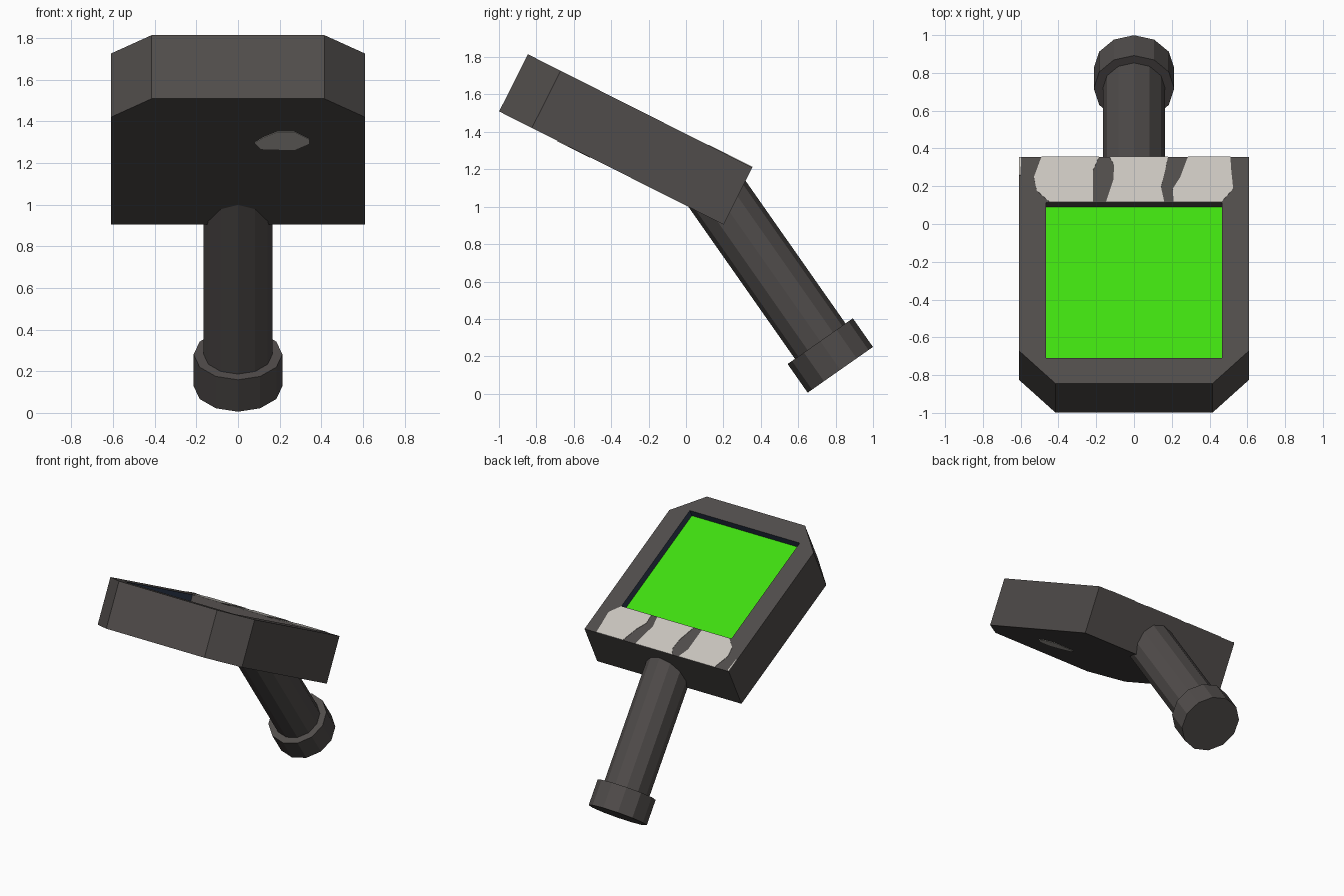
import bpy, bmesh, math
from mathutils import Vector, Matrix

if "Cube" in bpy.data.objects:
    bpy.data.objects.remove(bpy.data.objects["Cube"])


def material(name, rgb):
    m = bpy.data.materials.new(name)
    m.diffuse_color = (*rgb, 1)
    m.use_nodes = True
    m.node_tree.nodes["Principled BSDF"].inputs["Base Color"].default_value = m.diffuse_color
    return m


GREY = material("dark grey", (0.080, 0.072, 0.069))
GREEN = material("screen green", (0.051, 0.73, 0.005))
NAVY = material("navy", (0.030, 0.045, 0.085))
CREAM = material("cream", (0.58, 0.55, 0.51))

# tilted frame of the head: u runs from the back edge forward, n is up out of the top
ORIGIN = Vector((0, 0.355, 1.21))
U = Vector((0, -0.893, 0.450))
N = Vector((0, 0.450, 0.893))
LENGTH, THICK, DEPTH = 1.344, 0.342, 0.055


def place(x, u, w):
    return Vector((x, 0, 0)) + ORIGIN + U * u + N * w


def finish(name, bm, mats):
    bmesh.ops.recalc_face_normals(bm, faces=bm.faces)
    me = bpy.data.meshes.new(name)
    bm.to_mesh(me)
    bm.free()
    for m in mats:
        me.materials.append(m)
    ob = bpy.data.objects.new(name, me)
    bpy.context.collection.objects.link(ob)
    return ob


def ring(bm, pts, w):
    return [bm.verts.new(place(x, u, w)) for x, u in pts]


def walls(bm, a, b):
    n = len(a)
    return [bm.faces.new((a[i], a[(i + 1) % n], b[(i + 1) % n], b[i])) for i in range(n)]


# head: chamfered slab with a recessed screen
outline = [(-0.61, 0), (0.61, 0), (0.61, 1.148), (0.415, LENGTH), (-0.415, LENGTH), (-0.61, 1.148)]
opening = [(-0.465, 0.269), (0.465, 0.269), (0.465, 1.193), (-0.465, 1.193)]
bm = bmesh.new()
top, bottom = ring(bm, outline, 0), ring(bm, outline, -THICK)
rim, floor = ring(bm, opening, 0), ring(bm, opening, -DEPTH)
bm.faces.new(bottom)
walls(bm, top, bottom)
bm.faces.new((top[0], top[1], rim[1], rim[0]))
bm.faces.new((top[1], top[2], rim[2], rim[1]))
bm.faces.new((top[2], top[3], top[4], top[5], rim[3], rim[2]))
bm.faces.new((top[5], top[0], rim[0], rim[3]))
for f in walls(bm, rim, floor)[1:]:   # back wall stays grey
    f.material_index = 1
bm.faces.new(floor).material_index = 2
finish("head", bm, [GREY, NAVY, GREEN])


# thin painted plates
def plate(name, pts, w0, w1):
    bm = bmesh.new()
    a, b = ring(bm, pts, w0), ring(bm, pts, w1)
    bm.faces.new(a)
    bm.faces.new(b)
    walls(bm, a, b)
    finish(name, bm, [CREAM])


patches = {
    "left_patch": [(-0.49, 0), (-0.185, 0), (-0.217, 0.08), (-0.217, 0.265), (-0.45, 0.265),
                   (-0.515, 0.20), (-0.53, 0.12)],
    "middle_patch": [(-0.13, 0), (0.18, 0), (0.165, 0.08), (0.143, 0.18), (0.16, 0.265),
                     (-0.148, 0.265), (-0.11, 0.14), (-0.105, 0.05)],
    "right_patch": [(0.285, 0), (0.51, 0), (0.515, 0.08), (0.525, 0.19), (0.465, 0.265),
                    (0.21, 0.265), (0.205, 0.19), (0.245, 0.12)],
    "corner_patch": [(-0.61, 0.002), (-0.597, 0.002), (-0.602, 0.11), (-0.61, 0.11)],
}
for name, pts in patches.items():
    plate(name, pts, -0.002, 0.003)

# spot on the underside, given as front-view x and z
spot = [(0.08, 1.30), (0.12, 1.325), (0.19, 1.353), (0.27, 1.353), (0.34, 1.318),
        (0.34, 1.295), (0.27, 1.265), (0.11, 1.27)]
plate("underside_spot", [(x, (z - 0.905) / 0.45) for x, z in spot], -THICK - 0.003, -THICK + 0.002)

# handle and end cap: twelve-sided, leaning back
AXIS = Vector((0, -0.574, 0.819)).normalized()
FOOT = Vector((0, 0.825, 0.128))
TURN = Vector((0, 0, 1)).rotation_difference(AXIS).to_matrix().to_4x4()


def rod(name, radius, start, end):
    bm = bmesh.new()
    mid = FOOT + AXIS * (start + end) / 2
    bmesh.ops.create_cone(bm, cap_ends=True, segments=12, radius1=radius, radius2=radius,
                          depth=end - start, matrix=Matrix.Translation(mid) @ TURN)
    finish(name, bm, [GREY])


rod("handle", 0.165, 0.1, 1.25)
rod("end_cap", 0.213, 0, 0.187)
